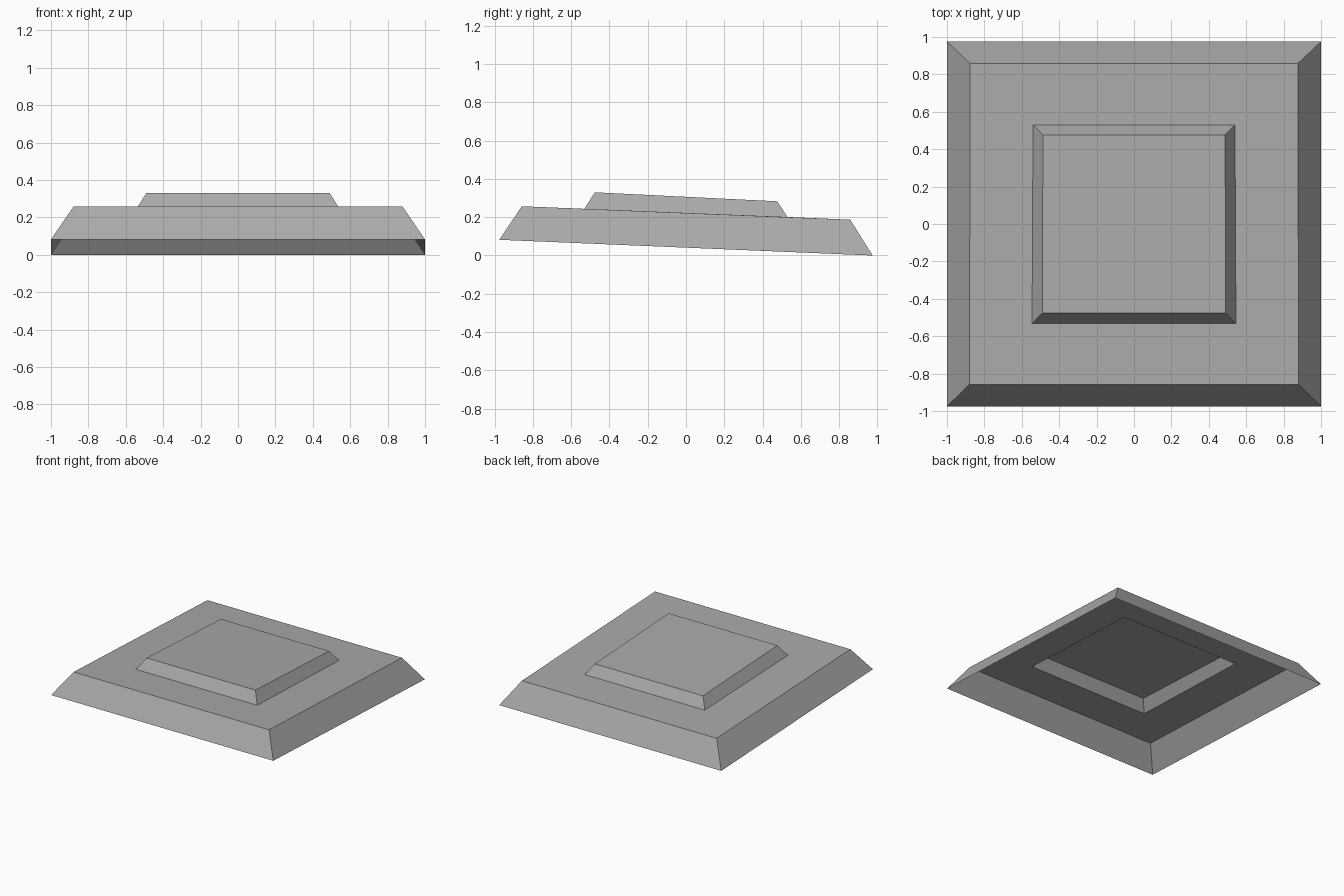
import bpy, bmesh

cube = bpy.data.objects.get("Cube")
if cube:
    bpy.data.objects.remove(cube, do_unlink=True)

grey = bpy.data.materials.new("plain grey")
grey.use_nodes = True
color = (0.4, 0.4, 0.4, 1)
grey.diffuse_color = color
grey.node_tree.nodes["Principled BSDF"].inputs["Base Color"].default_value = color


def ring(bm, front, back):
    """Tilted rectangle; each end is (half width, y, z)."""
    (fx, fy, fz), (rx, ry, rz) = front, back
    return [bm.verts.new(p) for p in
            ((-fx, fy, fz), (fx, fy, fz), (rx, ry, rz), (-rx, ry, rz))]


# Stepped panel: open underneath, rising ring by ring to the raised top
bm = bmesh.new()
rings = [
    ring(bm, (1.0, -0.975, 0.082), (1.0, 0.975, 0.0)),
    ring(bm, (0.88, -0.858, 0.257), (0.876, 0.858, 0.187)),
    ring(bm, (0.545, -0.532, 0.243), (0.54, 0.53, 0.201)),
    ring(bm, (0.49, -0.476, 0.33), (0.487, 0.477, 0.283)),
]
for low, high in zip(rings, rings[1:]):
    for i in range(4):
        j = (i + 1) % 4
        bm.faces.new((low[i], low[j], high[j], high[i]))
bm.faces.new(rings[-1])

mesh = bpy.data.meshes.new("stepped_panel")
bm.to_mesh(mesh)
bm.free()
mesh.materials.append(grey)
panel = bpy.data.objects.new("stepped_panel", mesh)
bpy.context.collection.objects.link(panel)
